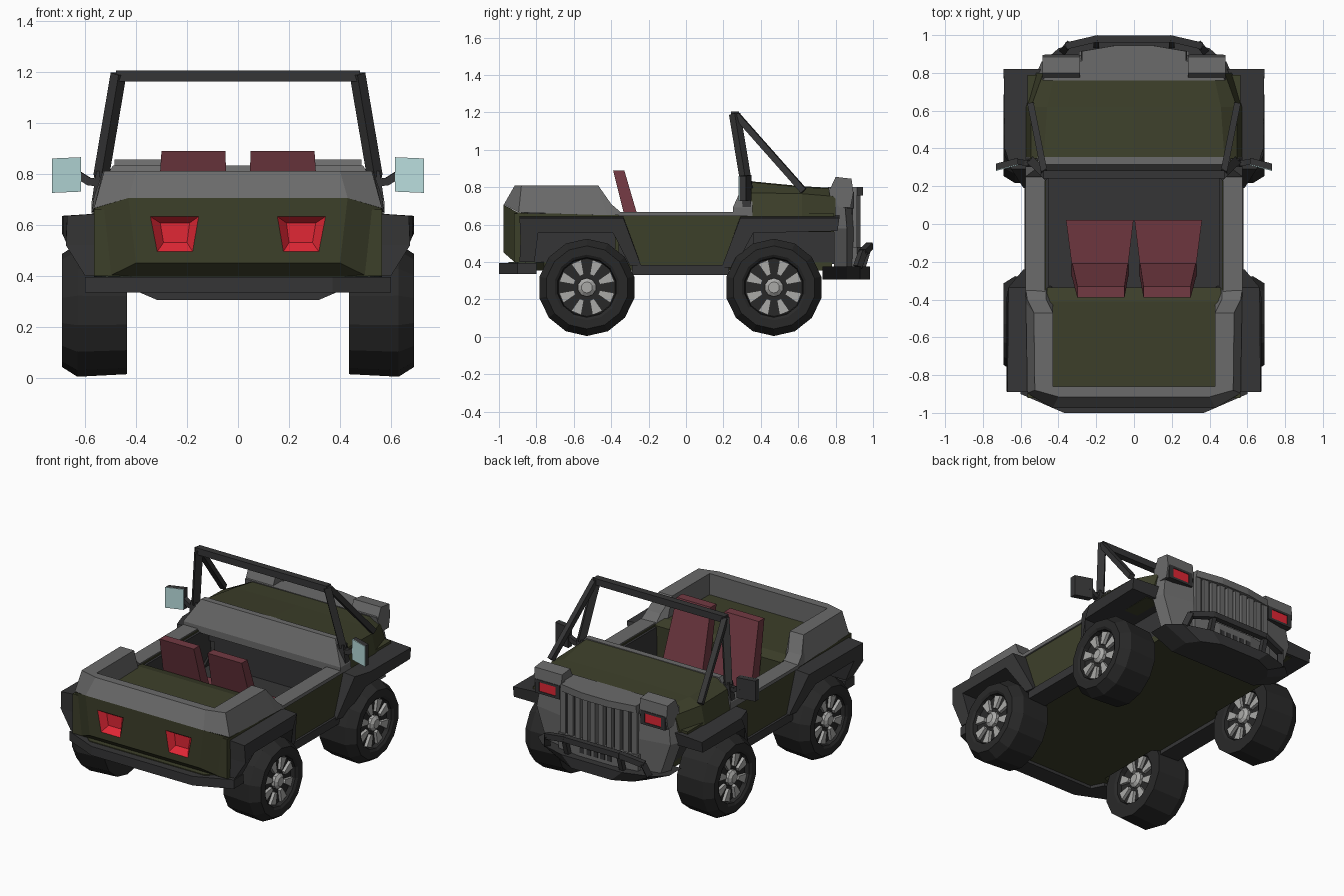
import bpy, bmesh, math
from mathutils import Vector, Matrix

if "Cube" in bpy.data.objects:
    bpy.data.objects.remove(bpy.data.objects["Cube"])


def mat(name, r, g, b):
    m = bpy.data.materials.new(name)
    m.diffuse_color = (r, g, b, 1)
    m.use_nodes = True
    m.node_tree.nodes["Principled BSDF"].inputs["Base Color"].default_value = m.diffuse_color
    return m


GREEN = mat("green", .046, .05, .023)
GREY = mat("grey", .145, .145, .145)
DARK = mat("dark", .036, .036, .037)
TIRE = mat("tire", .022, .022, .022)
STEEL = mat("steel", .4, .4, .39)
RED = mat("red", .75, .02, .035)
SEAT = mat("seat", .17, .042, .055)
GLASS = mat("glass", .48, .72, .72)


def finish(name, bm, material, mirror=False):
    bmesh.ops.recalc_face_normals(bm, faces=bm.faces)
    me = bpy.data.meshes.new(name)
    bm.to_mesh(me)
    bm.free()
    me.materials.append(material)
    ob = bpy.data.objects.new(name, me)
    bpy.context.collection.objects.link(ob)
    if mirror:
        ob.modifiers.new("mirror", 'MIRROR').use_clip = True
    return ob


def loft(name, rings, material, mirror=False, caps=(True, True)):
    bm = bmesh.new()
    vs = [[bm.verts.new(p) for p in r] for r in rings]
    n = len(vs[0])
    for a, b in zip(vs, vs[1:]):
        for i in range(n):
            j = (i + 1) % n
            bm.faces.new((a[i], a[j], b[j], b[i]))
    if caps[0]:
        bm.faces.new(vs[0])
    if caps[1]:
        bm.faces.new(vs[-1])
    return finish(name, bm, material, mirror)


def side(name, yz, x0, x1, material, mirror=False):
    return loft(name, [[(x, y, z) for y, z in yz] for x in (x0, x1)], material, mirror)


def plan(name, half, z0, z1, material, s0=1, s1=1):
    full = half + [(-x, y) for x, y in reversed(half)]
    return loft(name, [[(x * s, y, z) for x, y in full] for z, s in ((z0, s0), (z1, s1))], material)


def boxes(name, items, material, mirror=False):
    bm = bmesh.new()
    for x0, x1, y0, y1, z0, z1 in items:
        m = Matrix.Translation(((x0 + x1) / 2, (y0 + y1) / 2, (z0 + z1) / 2))
        bmesh.ops.create_cube(bm, size=1, matrix=m @ Matrix.Diagonal((x1 - x0, y1 - y0, z1 - z0, 1)))
    return finish(name, bm, material, mirror)


def beam(name, pts, w, material, mirror=True):
    bm = bmesh.new()
    for a, b in zip(pts, pts[1:]):
        a, b = Vector(a), Vector(b)
        d = b - a
        m = Matrix.Translation((a + b) / 2) @ d.to_track_quat('Z', 'Y').to_matrix().to_4x4()
        bmesh.ops.create_cube(bm, size=1, matrix=m @ Matrix.Diagonal((w, w, d.length + w * .4, 1)))
    return finish(name, bm, material, mirror)


# Body sides with wheel arches, underside, wheel wells
side("body_side", [(-.92, .66), (-.92, .4), (-.86, .39), (-.82, .56), (-.36, .56), (-.26, .38), (.24, .38),
                   (.36, .56), (.79, .56), (.79, .66)], .465, .565, GREEN, True)
plan("underbody", [(.42, -.95), (.50, -.88), (.50, -.80), (.41, -.76), (.41, -.32), (.50, -.26), (.50, .21),
                   (.41, .27), (.41, .78)], .355, .40, GREEN)
boxes("wheel_wells", [(-.41, .41, -.88, -.37, .39, .65), (-.41, .41, .34, .84, .39, .70),
                      (-.47, .47, -.88, -.34, .56, .65), (-.47, .47, .34, .80, .56, .65)], DARK)
boxes("cabin_liner", [(-.46, .46, -.36, .36, .395, .41), (-.47, -.45, -.36, .36, .40, .65),
                      (.45, .47, -.36, .36, .40, .65)], DARK)
boxes("sill", [(.45, .58, -.29, .23, .33, .385)], DARK, True)
boxes("door_rim", [(.47, .575, -.36, .28, .645, .668)], GREY, True)

# Rear body with recessed tail lights
rear = loft("rear_body", [[(-w + .03, y, b), (w - .03, y, b), (w, y, t), (-w, y, t)] for y, w, b, t in
                          ((-.86, .567, .38, .66), (-.90, .562, .385, .665), (-.975, .43, .45, .705))], GREEN)
cut = loft("tail_light_cutter", [[(.15, -.98, .635), (.348, -.98, .635), (.32, -.98, .49), (.175, -.98, .49)],
                                 [(.19, -.935, .607), (.305, -.935, .607), (.292, -.935, .53), (.2, -.935, .53)]],
           RED, True)
cut.hide_render = True
cut.display_type = 'WIRE'
rear.data.materials.append(RED)
bo = rear.modifiers.new("lights", 'BOOLEAN')
bo.object = cut
bo.operation = 'DIFFERENCE'
bo.solver = 'EXACT'
bo.material_mode = 'TRANSFER'
side("cargo_bed", [(-.345, .39), (-.335, .66), (-.41, .68), (-.88, .67), (-.88, .63), (-.38, .63),
                   (-.38, .39)], -.46, .46, GREEN)

# Grey rim around the cargo bed
loft("cargo_rim", [
    [(0, -.975, .705), (0, -.915, .81), (0, -.86, .81), (0, -.86, .66)],
    [(.43, -.975, .705), (.40, -.915, .81), (.40, -.86, .81), (.40, -.86, .66)],
    [(.565, -.895, .665), (.525, -.88, .81), (.43, -.86, .81), (.43, -.86, .66)],
    [(.572, -.42, .65), (.53, -.47, .81), (.43, -.47, .81), (.43, -.42, .66)],
    [(.575, -.33, .65), (.565, -.40, .71), (.465, -.40, .71), (.465, -.34, .65)]], GREY, True, (False, True))

# Hood and cowl
loft("hood", [[(-a, y, .64), (-b, y, m), (-c, y, t), (0, y, t + .005), (c, y, t), (b, y, m), (a, y, .64)]
              for y, a, b, c, m, t in ((.33, .572, .545, .48, .77, .828), (.62, .572, .545, .46, .765, .80),
                                       (.80, .52, .48, .42, .75, .79))], GREEN)
loft("cowl", [[(-w, y0, z), (w, y0, z), (w, .355, z), (-w, .355, z)]
              for z, y0, w in ((.645, .25, .575), (.69, .25, .575), (.833, .315, .49))], GREY)

# Fenders: outer edge swept in at the legs (y, z, outer x)
for name, pts in (
        ("rear_fender", [(-.89, .635, .67), (-.335, .635, .665), (-.24, .38, .585), (-.30, .38, .595),
                         (-.39, .555, .675), (-.79, .555, .675), (-.81, .40, .60), (-.89, .40, .60),
                         (-.885, .52, .675)]),
        ("front_fender", [(.29, .635, .65), (.40, .635, .685), (.82, .635, .69), (.81, .565, .69),
                          (.36, .555, .685), (.26, .37, .60), (.19, .37, .585)])):
    loft(name, [[(.46, y, z + (.015 if z > .6 else 0)) for y, z, x in pts], [(x, y, z) for y, z, x in pts]],
         DARK, True)

# Grille: grey shell, dark backing, upright bars
front = [(.28, .895), (.47, .86), (.50, .79)]
loft("grille_shell", [[(x * s, y - dy, z) for x, y in front + [(-x, y) for x, y in reversed(front)]]
                      for z, s, dy in ((.36, .88, 0), (.58, 1.04, 0), (.70, 1, .01), (.80, .96, .03))], GREY)
boxes("grille_backing", [(-.27, .27, .88, .90, .48, .76)], DARK)
plan("grille_top", [(.10, .945), (.28, .915), (.28, .80)], .755, .80, GREY, 1, .98)
plan("grille_bottom", [(.12, .94), (.29, .915), (.30, .80)], .37, .48, GREY)
boxes("grille_bars", [(x - .019, x + .019, .89, .935 - abs(x) * .09, .47, .76)
                      for x in [-.26 + i * .058 for i in range(10)]], GREY)
boxes("lower_vents", [(x - .015, x + .015, .93, .945, .40, .435) for x in (-.1, -.05, 0, .05, .1)], DARK)

# Headlights
side("headlight_housing", [(.77, .79), (.80, .855), (.885, .845), (.895, .77), (.88, .69), (.77, .69)],
     .285, .485, GREY, True)
boxes("headlight_frame", [(.295, .475, .86, .898, .685, .70), (.295, .475, .86, .898, .76, .775),
                          (.295, .325, .86, .898, .685, .775), (.445, .475, .86, .898, .685, .775)], DARK, True)
boxes("headlight_lens", [(.325, .445, .86, .894, .70, .76)], RED, True)

# Bumpers and front guard
plan("front_bumper", [(.22, .985), (.40, .93), (.48, .86), (.48, .73)], .305, .375, DARK, .66, 1)
plan("rear_bumper", [(.37, -1), (.60, -.90), (.60, -.80), (.44, -.80), (.40, -.88)], .335, .395, DARK)
beam("front_guard", [(.37, .92, .38), (.35, .945, .45), (.20, .98, .485), (0, .98, .485)], .036, DARK)
beam("guard_strut", [(.20, .945, .37), (.20, .98, .485)], .03, DARK)

# Windshield frame and braces
beam("windshield_frame", [(.55, .325, .70), (.535, .325, .80), (.47, .262, 1.183), (0, .262, 1.183)], .044, DARK)
beam("windshield_brace", [(.475, .275, 1.18), (.545, .625, .785)], .034, DARK)

# Mirrors
beam("mirror_arm", [(.55, .32, .765), (.585, .325, .77), (.625, .33, .795)], .03, DARK)
for name, dy, t, m in (("mirror_shell", 0, .035, DARK), ("mirror_glass", -.004, .006, GLASS)):
    loft(name, [[(x, y + dy, z0), (x, y + dy + t, z0), (x, y + dy + t, z1), (x, y + dy, z1)]
                for x, y, z0, z1 in ((.615, .315, .73, .865), (.73, .285, .725, .86))], m, True)

# Seats
loft("seat_cushion", [[(a, y, .40), (b, y, .40), (b, y, t), (a, y, t)]
                      for y, a, b, t in ((.02, .003, .36, .50), (-.25, .035, .325, .47))], SEAT, True)
loft("seat_back", [[(a, y0, z), (b, y0, z), (b, y1, z), (a, y1, z)]
                   for z, a, b, y0, y1 in ((.43, .03, .33, -.275, -.195), (.89, .05, .30, -.39, -.33))], SEAT, True)

# Wheels: turned tyre, eight spokes and a hub on both faces
R = .26


def turned(name, prof, y, n, material):
    loft(name, [[(x, y + r * math.sin(2 * math.pi * i / n), R + .004 + r * math.cos(2 * math.pi * i / n))
                 for i in range(n)] for x, r in prof], material, True)


for tag, y in (("rear", -.53), ("front", .47)):
    turned(tag + "_tyre", [(.475, .155), (.445, .16), (.435, .175), (.435, .25), (.63, R), (.69, .222),
                           (.69, .175), (.68, .16), (.65, .155)], y, 14, TIRE)
    turned(tag + "_hub", [(.44, .03), (.455, .05), (.67, .05), (.685, .03)], y, 10, STEEL)
    bm = bmesh.new()
    for k in range(8):
        a = 2 * math.pi * (k + .5) / 8
        ring = [[(x, y + r * math.sin(a) + w * math.cos(a), R + .004 + r * math.cos(a) - w * math.sin(a))
                 for r, w in ((.07, -.012), (.148, -.029), (.148, .029), (.07, .012))] for x in (.455, .67)]
        v = [[bm.verts.new(p) for p in q] for q in ring]
        for f in v:
            bm.faces.new(f)
        for i in range(4):
            bm.faces.new((v[0][i], v[0][(i + 1) % 4], v[1][(i + 1) % 4], v[1][i]))
    finish(tag + "_spokes", bm, STEEL, True)
